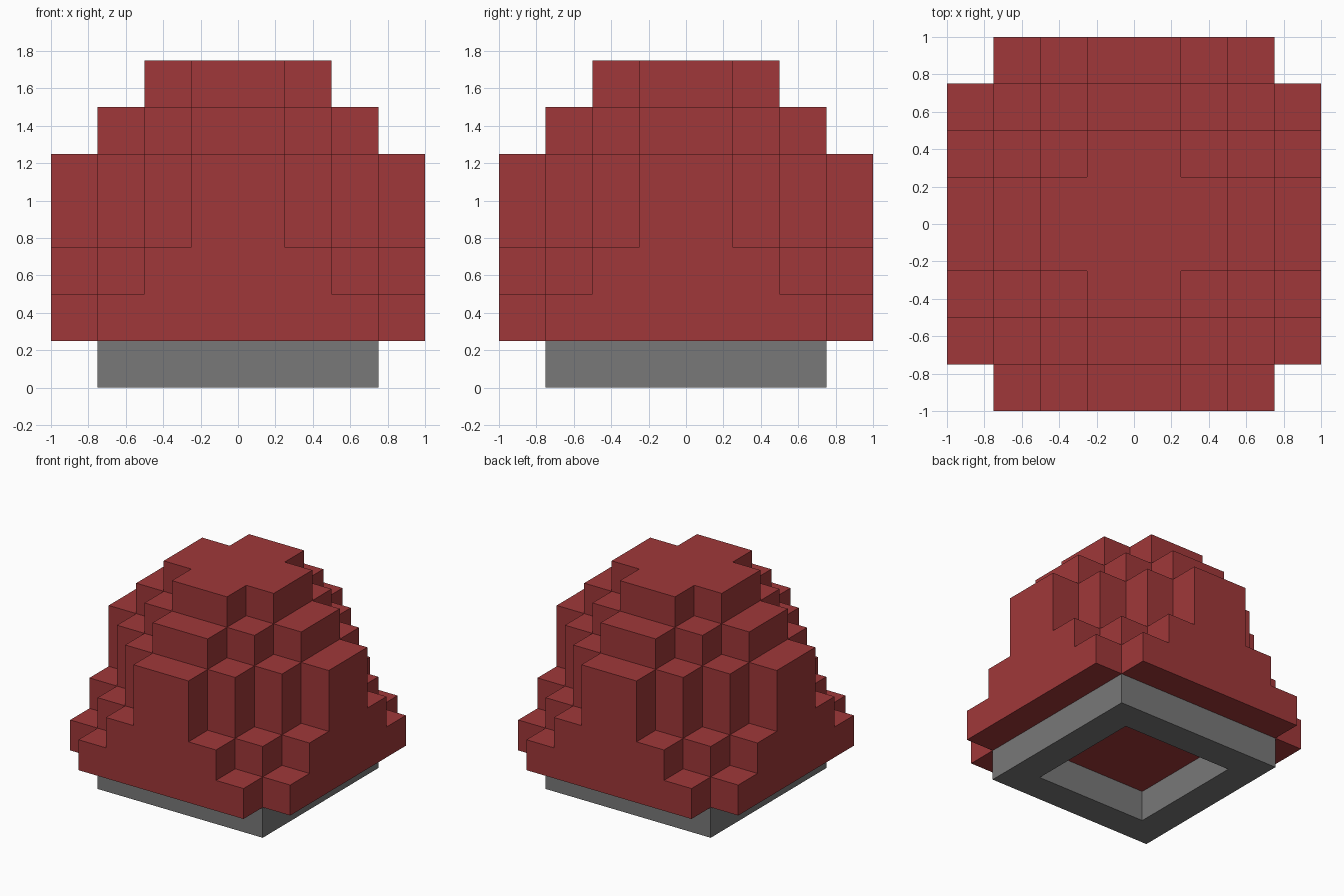
import bpy
import bmesh

if "Cube" in bpy.data.objects:
    bpy.data.objects.remove(bpy.data.objects["Cube"], do_unlink=True)

STEP = 0.25
# Top level (in steps) of each column, by distance from the centre in x and y
LEVELS = [
    [7, 7, 6, 5],
    [7, 6, 5, 3],
    [6, 5, 3, 2],
    [5, 3, 2, 0],
]
BODY_BOTTOM = 1


def make_material(name, color):
    mat = bpy.data.materials.new(name)
    mat.use_nodes = True
    mat.diffuse_color = color
    bsdf = mat.node_tree.nodes["Principled BSDF"]
    bsdf.inputs["Base Color"].default_value = color
    bsdf.inputs["Roughness"].default_value = 0.9
    return mat


def make_object(name, bm, mat):
    bmesh.ops.remove_doubles(bm, verts=bm.verts, dist=0.001)
    bmesh.ops.dissolve_limit(bm, angle_limit=0.01, verts=bm.verts, edges=bm.edges)
    mesh = bpy.data.meshes.new(name)
    bm.to_mesh(mesh)
    bm.free()
    mesh.materials.append(mat)
    obj = bpy.data.objects.new(name, mesh)
    bpy.context.collection.objects.link(obj)


def level(i, j):
    """Top level of the column in cell (i, j), with i and j from -4 to 3."""
    a = i if i >= 0 else -1 - i
    b = j if j >= 0 else -1 - j
    return LEVELS[a][b] if max(a, b) < 4 else 0


def add_face(bm, corners):
    bm.faces.new([bm.verts.new([c * STEP for c in p]) for p in corners])


def build_body(mat):
    """Stepped dome: column tops, a flat underside and walls at each step."""
    bm = bmesh.new()
    for i in range(-4, 4):
        for j in range(-4, 4):
            h = level(i, j)
            if h <= BODY_BOTTOM:
                continue
            square = [(i, j), (i + 1, j), (i + 1, j + 1), (i, j + 1)]
            add_face(bm, [(x, y, h) for x, y in square])
            add_face(bm, [(x, y, BODY_BOTTOM) for x, y in reversed(square)])
            # Walls face outward wherever the neighbouring column is lower
            for k, (di, dj) in enumerate([(0, -1), (1, 0), (0, 1), (-1, 0)]):
                p, q = square[k], square[(k + 1) % 4]
                for z in range(max(level(i + di, j + dj), BODY_BOTTOM), h):
                    add_face(bm, [(*p, z), (*q, z), (*q, z + 1), (*p, z + 1)])
    make_object("stepped_dome", bm, mat)


def build_base(mat, outer=3, inner=2):
    """Square frame, hollow in the middle, open where it meets the dome."""
    bm = bmesh.new()
    corners = [(-1, -1), (1, -1), (1, 1), (-1, 1)]
    for k in range(4):
        (px, py), (qx, qy) = corners[k], corners[(k + 1) % 4]
        po, qo = (px * outer, py * outer), (qx * outer, qy * outer)
        pi, qi = (px * inner, py * inner), (qx * inner, qy * inner)
        top = BODY_BOTTOM
        add_face(bm, [(*po, 0), (*qo, 0), (*qo, top), (*po, top)])  # outer wall
        add_face(bm, [(*qi, 0), (*pi, 0), (*pi, top), (*qi, top)])  # inner wall
        add_face(bm, [(*qo, 0), (*po, 0), (*pi, 0), (*qi, 0)])      # underside
    make_object("base_frame", bm, mat)


red = make_material("brick red", (0.35, 0.039, 0.041, 1.0))
grey = make_material("stone grey", (0.19, 0.19, 0.19, 1.0))
build_body(red)
build_base(grey)
